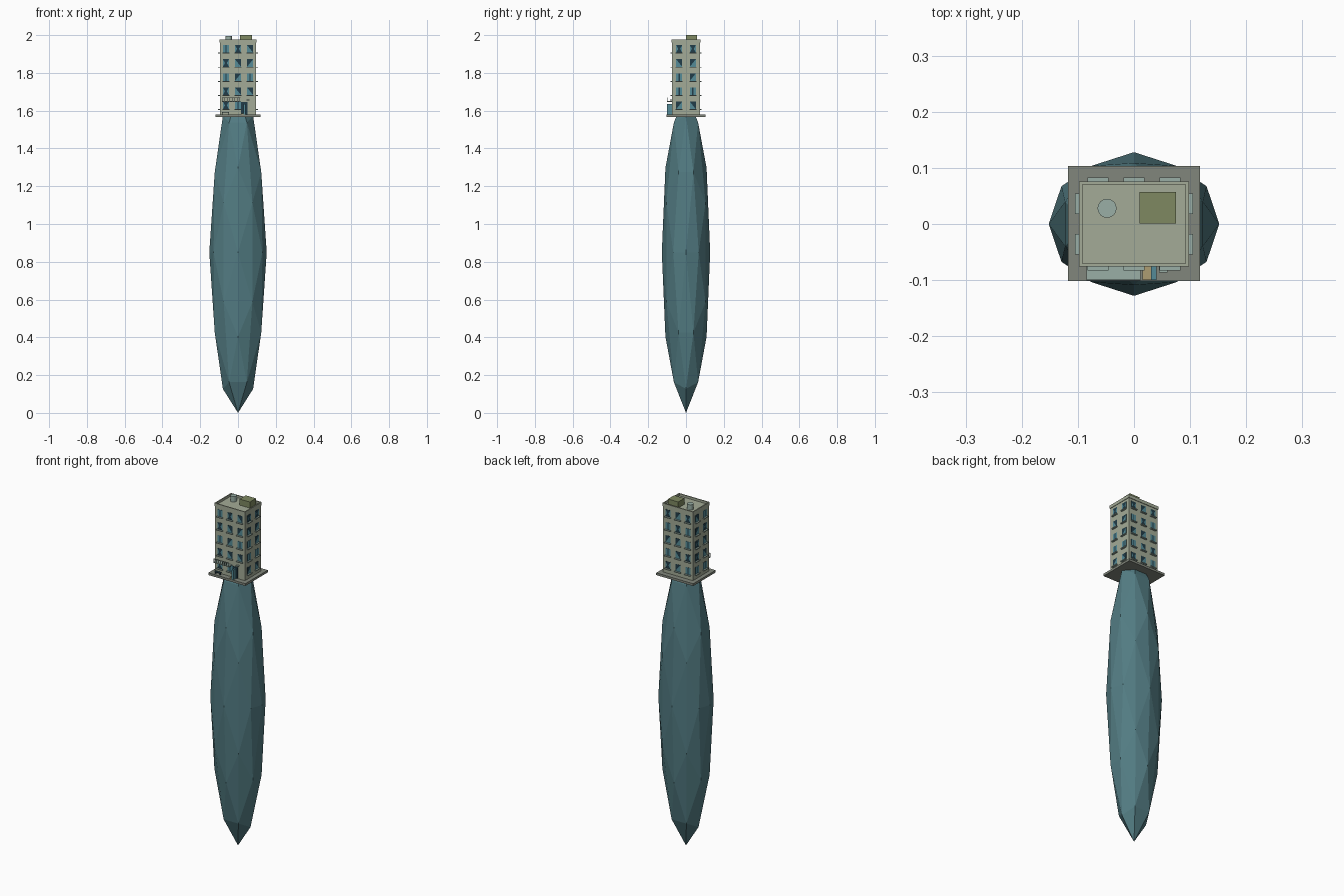
import bpy, bmesh, math, random
from mathutils import Vector, Matrix

if "Cube" in bpy.data.objects:
    bpy.data.objects.remove(bpy.data.objects["Cube"])

random.seed(4)


def material(name, rgb):
    m = bpy.data.materials.new(name)
    m.diffuse_color = (*rgb, 1)
    m.use_nodes = True
    m.node_tree.nodes["Principled BSDF"].inputs["Base Color"].default_value = m.diffuse_color
    return m


ROCK = material("teal_rock", (0.085, 0.20, 0.225))
WALL = material("plaster", (0.37, 0.41, 0.31))
SLAB = material("paving", (0.22, 0.24, 0.20))
OLIVE = material("olive", (0.21, 0.25, 0.12))
TRIM = material("pale_trim", (0.32, 0.43, 0.38))
DARK = material("dark_glass", (0.015, 0.045, 0.065))
CURTAIN = material("curtain", (0.09, 0.26, 0.31))
TAN = material("tan", (0.42, 0.34, 0.17))


def finish(name, bm, mat):
    bmesh.ops.recalc_face_normals(bm, faces=bm.faces)
    me = bpy.data.meshes.new(name)
    bm.to_mesh(me)
    bm.free()
    me.materials.append(mat)
    ob = bpy.data.objects.new(name, me)
    bpy.context.collection.objects.link(ob)
    return ob


def add_box(bm, lo, hi, frame=Matrix()):
    lo, hi = Vector(lo), Vector(hi)
    m = frame @ Matrix.Translation((lo + hi) / 2) @ Matrix.Diagonal((*(hi - lo), 1))
    bmesh.ops.create_cube(bm, size=1, matrix=m)


def boxes(name, mat, *pairs):
    bm = bmesh.new()
    for lo, hi in pairs:
        add_box(bm, lo, hi)
    return finish(name, bm, mat)


# faceted rock: once-divided icosahedron, stretched upright
phi = (1 + 5 ** 0.5) / 2
corners = []
for a in (-1, 1):
    for b in (-phi, phi):
        corners += [Vector((a, 0, b)), Vector((b, a, 0)), Vector((0, b, a))]
points = [c.normalized() for c in corners]
for i, p in enumerate(corners):
    for q in corners[:i]:
        if (p - q).length < 2.1:
            points.append((p + q).normalized())
bm = bmesh.new()
for p in points:
    bm.verts.new((p.x * 0.152, p.y * 0.128, 0.85 + p.z * 0.85))
bmesh.ops.convex_hull(bm, input=bm.verts)
finish("rock", bm, ROCK)

# paving slab, building body and roof parapet
boxes("paving_slab", SLAB, ((-0.118, -0.102, 1.567), (0.118, 0.103, 1.58)))
boxes("building_body", WALL, ((-0.095, -0.073, 1.578), (0.095, 0.073, 1.965)))
boxes("parapet", WALL,
      ((-0.098, -0.076, 1.96), (0.098, -0.070, 1.978)),
      ((-0.098, 0.070, 1.96), (0.098, 0.076, 1.978)),
      ((-0.098, -0.070, 1.96), (-0.092, 0.070, 1.978)),
      ((0.092, -0.070, 1.96), (0.098, 0.070, 1.978)))

# roof hut and water tank
boxes("roof_hut", OLIVE, ((0.01, 0.001, 1.96), (0.075, 0.057, 2.0)))
bm = bmesh.new()
bmesh.ops.create_cone(bm, cap_ends=True, segments=16, radius1=0.017, radius2=0.017,
                      depth=0.034, matrix=Matrix.Translation((-0.048, 0.028, 1.979)))
finish("roof_tank", bm, TRIM)

# windows with sills and draped curtains on all four walls
panes, sills, drapes = bmesh.new(), bmesh.new(), bmesh.new()
walls = [(0, 0.073, (-0.064, 0, 0.064)), (180, 0.073, (-0.064, 0, 0.064)),
         (90, 0.095, (-0.036, 0.036)), (270, 0.095, (-0.036, 0.036))]
W, H = 0.016, 0.020
for angle, dist, columns in walls:
    turn = Matrix.Rotation(math.radians(angle), 4, 'Z')
    for floor in range(5):
        for x in columns:
            if angle == 0 and floor == 0 and x > 0.05:
                continue
            f = turn @ Matrix.Translation((x, -dist, 1.628 + floor * 0.0748))
            add_box(panes, (-W, -0.001, -H), (W, 0.002, H), f)
            add_box(sills, (-0.0185, -0.010, -H - 0.005), (0.0185, 0.001, -H), f)
            s = random.choice((-1, 1))
            style = random.randrange(3)
            if style == 0:
                shapes = [[(-s * W, -H), (s * W, -H), (s * W, H)]]
            elif style == 1:
                shapes = [[(-W, -H), (-W, H), (-W * 0.3, 0)], [(W, -H), (W, H), (W * 0.3, 0)]]
            else:
                shapes = [[(-W, -H), (-0.003, -H), (-0.003, H), (-W, H)],
                          [(0.003, -H), (W, -H), (W, H), (0.003, H)]]
            for shape in shapes:
                drapes.faces.new([drapes.verts.new(f @ Vector((u, -0.0016, v))) for u, v in shape])
finish("window_panes", panes, DARK)
finish("window_sills", sills, TRIM)
finish("curtains", drapes, CURTAIN)

# entrance canopy with front rail and bars
boxes("entrance_canopy", TRIM, ((-0.085, -0.098, 1.645), (0.012, -0.072, 1.650)))
boxes("canopy_rail", TRIM,
      ((-0.085, -0.101, 1.667), (0.012, -0.098, 1.671)),
      *[((x - 0.0015, -0.101, 1.645), (x + 0.0015, -0.098, 1.668))
        for x in [-0.083 + 0.0133 * i for i in range(8)]])

# doorway, door leaf, step and bench
boxes("doorway", DARK, ((0.016, -0.0745, 1.58), (0.05, -0.072, 1.645)))
boxes("door_leaf", CURTAIN, ((0.030, -0.100, 1.58), (0.040, -0.074, 1.636)))
boxes("door_step", TAN, ((0.015, -0.100, 1.579), (0.030, -0.074, 1.586)))
boxes("bench", DARK,
      ((-0.085, -0.094, 1.590), (-0.048, -0.080, 1.593)),
      ((-0.083, -0.092, 1.579), (-0.080, -0.082, 1.591)),
      ((-0.053, -0.092, 1.579), (-0.050, -0.082, 1.591)))

# small wall lamp bracket beside the door
boxes("wall_lamp", TRIM, ((0.045, -0.086, 1.655), (0.060, -0.073, 1.659)))
